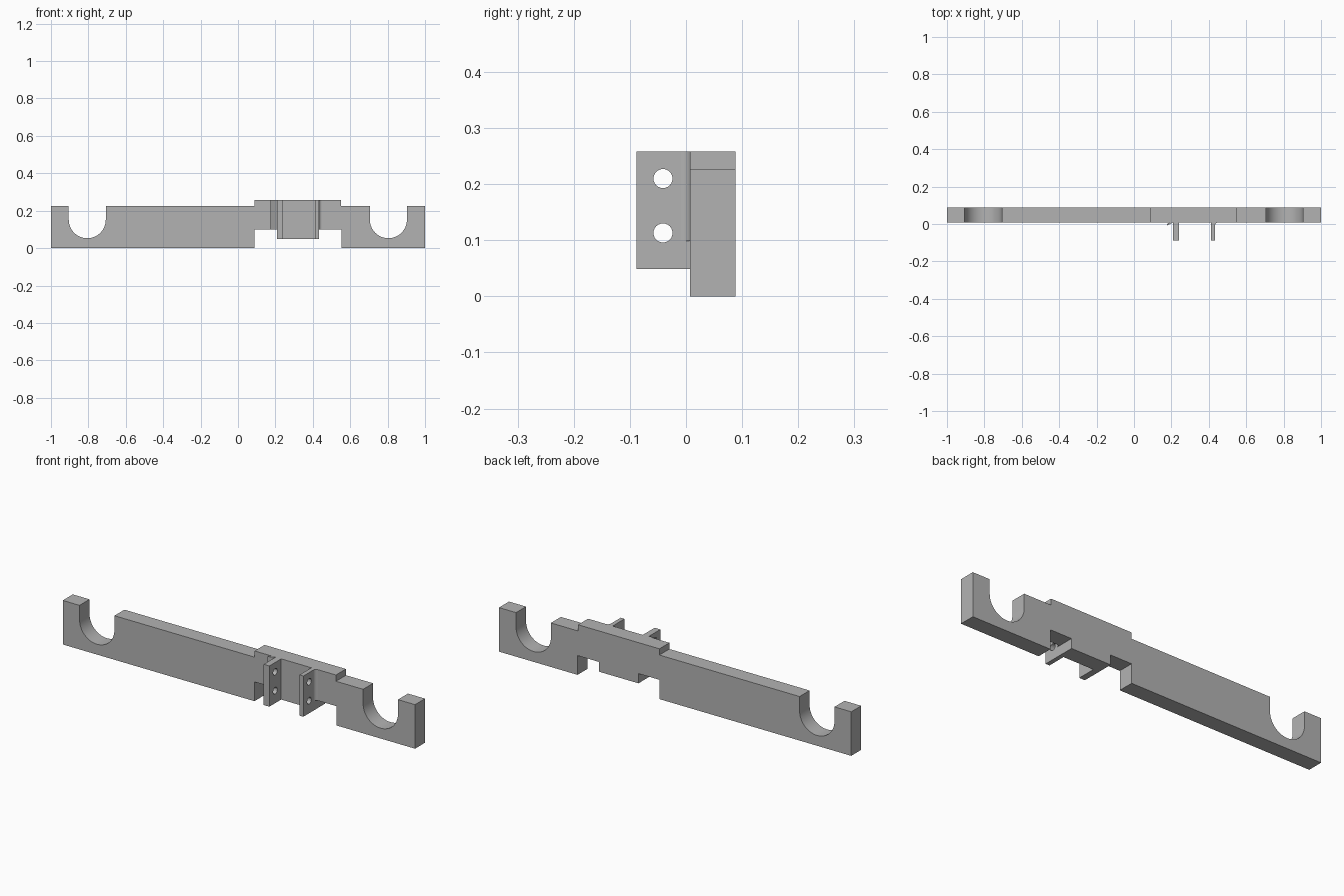
import bpy, bmesh, math
from mathutils import Matrix

cube = bpy.data.objects.get("Cube")
if cube:
    bpy.data.objects.remove(cube, do_unlink=True)

grey = bpy.data.materials.new("plain grey")
grey.use_nodes = True
COLOUR = (0.45, 0.45, 0.45, 1)
grey.diffuse_color = COLOUR
grey.node_tree.nodes["Principled BSDF"].inputs["Base Color"].default_value = COLOUR

FRONT, BACK, TOP = 0.0075, 0.0885, 0.258
STEP, TAB, NOTCH = 0.226, 0.049, 0.099


def arc(cx, cy, r, start, end, n):
    """Points along an arc, angles in degrees."""
    angles = [math.radians(start + (end - start) * i / n) for i in range(n + 1)]
    return [(cx + r * math.cos(a), cy + r * math.sin(a)) for a in angles]


def prism(name, points, axis, low, high):
    """Extrude a flat outline along one axis; the other two axes keep their order."""
    def place(p, d):
        co = list(p)
        co.insert(axis, d)
        return co
    bm = bmesh.new()
    face = bm.faces.new([bm.verts.new(place(p, low)) for p in points])
    moved = bmesh.ops.extrude_face_region(bm, geom=[face])["geom"]
    shift = [0, 0, 0]
    shift[axis] = high - low
    bmesh.ops.translate(bm, vec=shift, verts=[v for v in moved if isinstance(v, bmesh.types.BMVert)])
    bmesh.ops.recalc_face_normals(bm, faces=bm.faces)
    mesh = bpy.data.meshes.new(name)
    bm.to_mesh(mesh)
    bm.free()
    mesh.materials.append(grey)
    obj = bpy.data.objects.new(name, mesh)
    bpy.context.collection.objects.link(obj)
    return obj


def smooth(obj):
    bpy.ops.object.select_all(action="DESELECT")
    obj.select_set(True)
    bpy.context.view_layer.objects.active = obj
    bpy.ops.object.shade_smooth_by_angle(angle=math.radians(30))


def slot(cx):
    """Open-topped round slot, traced from its right lip to its left lip."""
    r = 0.099
    return [(cx + r, STEP)] + arc(cx, 0.152, r, 0, -180, 32) + [(cx - r, STEP)]


# Main plate: round slots, raised middle, notches either side of a hanging tab
outline = [(-1, 0), (0.088, 0), (0.088, NOTCH), (0.208, NOTCH), (0.208, TAB),
           (0.433, TAB), (0.433, NOTCH), (0.554, NOTCH), (0.554, 0), (1, 0), (1, STEP)]
outline += slot(0.804)
outline += [(0.551, STEP), (0.551, TOP), (0.089, TOP), (0.089, STEP)]
outline += slot(-0.806) + [(-1, STEP)]
smooth(prism("main_plate", outline, 1, FRONT, BACK))

# Pair of drilled mounting lugs, each with a concave fillet on its outer side
for side, inner, outer, sign in (("right", 0.24, 0.208, -1), ("left", 0.411, 0.433, 1)):
    lug = prism(side + "_lug", [(-BACK, TAB), (FRONT, TAB), (FRONT, TOP), (-BACK, TOP)],
                0, min(inner, outer), max(inner, outer))
    for z in (0.113, 0.21):
        cutter = prism(side + "_hole_cutter", arc(-0.041, z, 0.017, 0, 345, 23), 0,
                       min(inner, outer) - 0.05, max(inner, outer) + 0.05)
        cutter.hide_render = True
        cutter.hide_set(True)
        cut = lug.modifiers.new("bolt hole", "BOOLEAN")
        cut.object = cutter
        cut.operation = "DIFFERENCE"
        cut.solver = "EXACT"
    # Bake the holes and drop the cutters
    depsgraph = bpy.context.evaluated_depsgraph_get()
    drilled = bpy.data.meshes.new_from_object(lug.evaluated_get(depsgraph))
    cutters = [m.object for m in lug.modifiers]
    lug.modifiers.clear()
    lug.data = drilled
    for c in cutters:
        bpy.data.objects.remove(c, do_unlink=True)
    smooth(lug)

    r = 0.0165
    curve = [(outer + sign * (r + x), y) for x, y in
             [(sign * px, py) for px, py in arc(0, FRONT - r, r, 90, 180, 8)]]
    smooth(prism(side + "_lug_fillet", curve + [(outer, FRONT)], 2, NOTCH, TOP))
